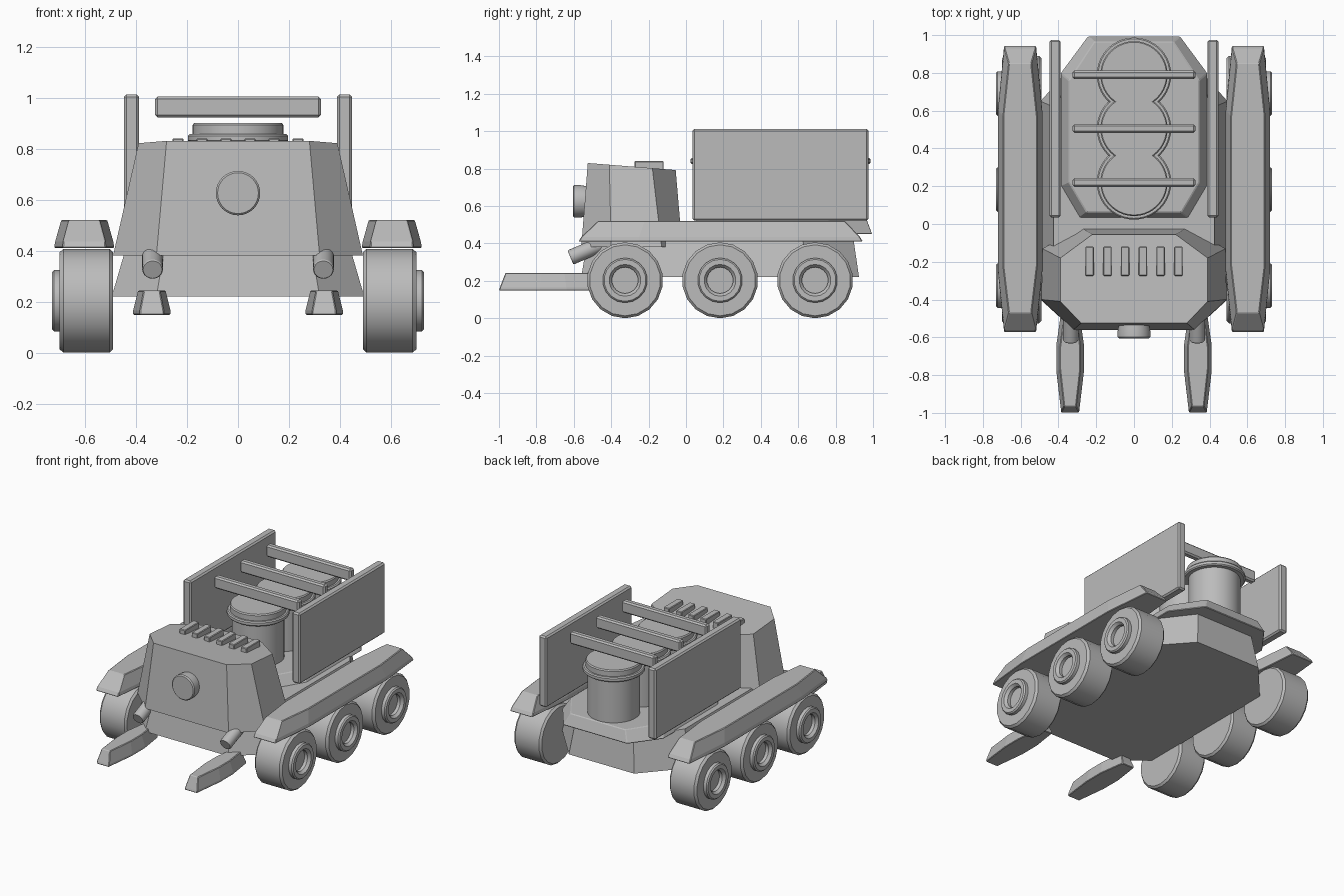
import bpy
import math
from mathutils import Vector

cube = bpy.data.objects.get("Cube")
if cube:
    bpy.data.objects.remove(cube, do_unlink=True)

grey = bpy.data.materials.new("plain_grey")
grey.use_nodes = True
grey.diffuse_color = (0.5, 0.5, 0.5, 1)
grey.node_tree.nodes["Principled BSDF"].inputs["Base Color"].default_value = (0.5, 0.5, 0.5, 1)


def make(name, verts, faces, bevel=0.0):
    mesh = bpy.data.meshes.new(name)
    mesh.from_pydata(verts, [], faces)
    mesh.materials.append(grey)
    obj = bpy.data.objects.new(name, mesh)
    bpy.context.collection.objects.link(obj)
    if bevel:
        mod = obj.modifiers.new("edge_bevel", "BEVEL")
        mod.width = bevel
        mod.segments = 1
    return obj


def loft(name, rings, bevel=0.0, closed=False):
    """Skin a stack of rings; cap the ends unless the stack closes on itself."""
    n = len(rings[0])
    verts = [p for ring in rings for p in ring]
    faces = []
    for r in range(len(rings) - 1):
        for i in range(n):
            j = (i + 1) % n
            faces.append((r * n + i, r * n + j, (r + 1) * n + j, (r + 1) * n + i))
    faces += [tuple(reversed(range(n))), tuple(range((len(rings) - 1) * n, len(rings) * n))]
    return make(name, verts, faces, bevel)


def octagon(cx, z, front, side_front, side_back, back):
    """Mirrored eight-sided plan from four (half width, y) corners."""
    half = [front, side_front, side_back, back]
    return ([(cx + w, y, z) for w, y in half]
            + [(cx - w, y, z) for w, y in reversed(half)])


def box(name, x, y, z, bevel=0.0):
    rings = [[(x[0], y[0], h), (x[1], y[0], h), (x[1], y[1], h), (x[0], y[1], h)] for h in z]
    return loft(name, rings, bevel)


def lathe(name, profile, origin, axis, sides, smooth=True):
    """Turn (radius, distance) points about an axis through origin."""
    turn = Vector((0, 0, 1)).rotation_difference(Vector(axis))
    rings = []
    for r, d in profile:
        ring = []
        for i in range(sides):
            a = math.tau * i / sides
            ring.append(tuple(Vector(origin) + turn @ Vector((r * math.cos(a), r * math.sin(a), d))))
        rings.append(ring)
    obj = loft(name, rings)
    if smooth:
        bpy.ops.object.select_all(action="DESELECT")
        obj.select_set(True)
        bpy.context.view_layer.objects.active = obj
        bpy.ops.object.shade_smooth_by_angle(angle=math.radians(30))
    return obj


# Lower hull, narrowing upward
loft("lower_hull", [
    octagon(0, 0.22, (0.32, -0.56), (0.495, -0.40), (0.495, 0.65), (0.25, 0.925)),
    octagon(0, 0.46, (0.28, -0.52), (0.425, -0.37), (0.425, 0.62), (0.22, 0.89)),
])

# Rear deck overhanging the hull
loft("rear_deck", [
    octagon(0, 0.45, (0.29, 0.03), (0.39, 0.20), (0.39, 0.80), (0.245, 0.995)),
    octagon(0, 0.53, (0.25, 0.06), (0.345, 0.22), (0.345, 0.76), (0.21, 0.965)),
], 0.005)

# Front cab with sloping roof
cab = loft("cab", [
    octagon(0, 0.38, (0.32, -0.56), (0.49, -0.40), (0.485, -0.13), (0.28, -0.02)),
    octagon(0, 0.83, (0.28, -0.525), (0.39, -0.41), (0.39, -0.18), (0.22, -0.055)),
])
for v in cab.data.vertices:
    if v.co.z > 0.8:
        v.co.z -= 0.08 * max(0, v.co.y + 0.525)

# Roof vents
for i in range(6):
    x = (i - 2.5) * 0.094
    box("roof_vent", (x - 0.022, x + 0.022), (-0.275, -0.12), (0.79, 0.84), 0.004)

# Round front lamp
lathe("front_lamp", [(0.08, 0), (0.087, 0.05), (0.087, 0.078), (0.08, 0.085)],
      (0, -0.52, 0.625), (0, -1, 0), 32)

# Storage drums with rims and caps, and the bars above them
for y in (0.22, 0.505, 0.79):
    lathe("storage_drum", [
        (0.165, 0.48), (0.165, 0.825), (0.19, 0.825), (0.197, 0.832), (0.197, 0.85),
        (0.19, 0.857), (0.178, 0.857), (0.178, 0.892), (0.172, 0.9)],
        (0, y, 0), (0, 0, 1), 40)
    box("cross_bar", (-0.325, 0.325), (y - 0.023, y + 0.023), (0.922, 1.004), 0.01)

for s in (1, -1):
    # Side panels
    box("side_panel", sorted((0.388 * s, 0.448 * s)), (0.035, 0.975), (0.522, 1.012), 0.01)

    # Fenders with tapered ends
    loft("fender", [
        octagon(0.603 * s, 0.41, (0.085, -0.575), (0.118, -0.25), (0.118, 0.60), (0.085, 0.945)),
        octagon(0.603 * s, 0.435, (0.083, -0.56), (0.114, -0.25), (0.114, 0.60), (0.083, 0.93)),
        octagon(0.603 * s, 0.52, (0.06, -0.47), (0.09, -0.22), (0.09, 0.57), (0.06, 0.85)),
    ], 0.004)

    # Front skids
    loft("front_skid", [
        octagon(0.338 * s, 0.148, (0.047, -1.0), (0.073, -0.78), (0.073, -0.64), (0.047, -0.46)),
        octagon(0.338 * s, 0.165, (0.047, -0.995), (0.073, -0.78), (0.073, -0.64), (0.047, -0.46)),
        octagon(0.338 * s, 0.243, (0.032, -0.965), (0.054, -0.77), (0.054, -0.65), (0.032, -0.49)),
    ], 0.004)

    # Angled front pipes
    lathe("front_pipe", [(0.037, 0), (0.041, 0.006), (0.041, 0.22)],
          (0.335 * s, -0.618, 0.325), (0, 0.92, 0.39), 20)

    # Wheels with raised, recessed hubs
    for y in (-0.326, 0.182, 0.69):
        lathe("wheel", [
            (0.19, 0.49), (0.203, 0.503), (0.203, 0.685), (0.19, 0.70), (0.12, 0.70),
            (0.12, 0.722), (0.112, 0.73), (0.085, 0.73), (0.07, 0.712), (0.07, 0.69)],
            (0, y, 0.203), (s, 0, 0), 18)
